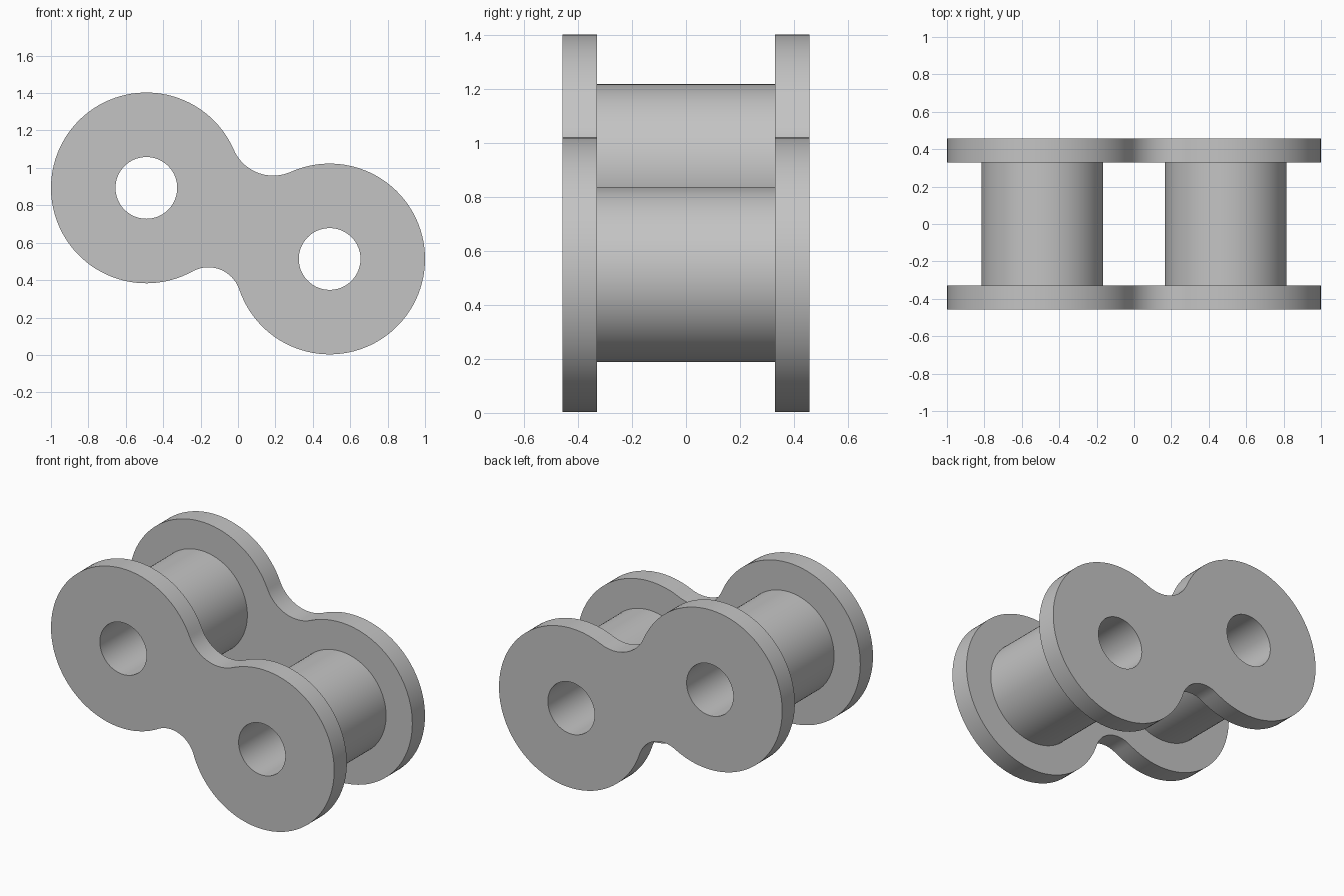
import bpy, bmesh, math
from mathutils import Vector

cube = bpy.data.objects.get("Cube")
if cube:
    bpy.data.objects.remove(cube, do_unlink=True)

LEFT, RIGHT = Vector((-0.49, 0.893)), Vector((0.49, 0.513))   # pin centres in x, z
PLATE_R, ROLLER_R, BORE_R = 0.51, 0.325, 0.165
INNER_Y, OUTER_Y = 0.33, 0.458

steel = bpy.data.materials.new("grey steel")
grey = (0.55, 0.55, 0.55, 1)
steel.diffuse_color = grey
steel.use_nodes = True
steel.node_tree.nodes["Principled BSDF"].inputs["Base Color"].default_value = grey


def arc(centre, radius, start, end, turn):
    """Points from the direction of start to that of end; turn is 1 or -1."""
    a, b = (math.atan2(p.y - centre.y, p.x - centre.x) for p in (start, end))
    sweep = turn * ((turn * (b - a)) % math.tau)
    steps = max(8, round(abs(sweep) * 16))
    return [centre + radius * Vector((math.cos(a + sweep * i / steps),
                                      math.sin(a + sweep * i / steps)))
            for i in range(steps)]


def circle(centre, radius, steps=96):
    return [centre + radius * Vector((math.cos(math.tau * i / steps),
                                      math.sin(math.tau * i / steps)))
            for i in range(steps)]


def waist_centre(radius, side):
    """Centre of the concave arc that touches both plate discs."""
    span = RIGHT - LEFT
    normal = Vector((-span.y, span.x)).normalized() * side
    height = math.sqrt((PLATE_R + radius) ** 2 - (span.length / 2) ** 2)
    return (LEFT + RIGHT) / 2 + normal * height


def slab(name, loops, y0, y1):
    """Solid with holes: fill the outlines, then extrude along y."""
    bm = bmesh.new()
    for loop in loops:
        verts = [bm.verts.new((p.x, y0, p.y)) for p in loop]
        for i, v in enumerate(verts):
            bm.edges.new((v, verts[i - 1]))
    bmesh.ops.triangle_fill(bm, edges=bm.edges[:], use_beauty=True)
    grown = bmesh.ops.extrude_face_region(bm, geom=bm.faces[:], use_keep_orig=True)
    moved = [g for g in grown["geom"] if isinstance(g, bmesh.types.BMVert)]
    bmesh.ops.translate(bm, verts=moved, vec=(0, y1 - y0, 0))
    bmesh.ops.recalc_face_normals(bm, faces=bm.faces[:])
    mesh = bpy.data.meshes.new(name)
    bm.to_mesh(mesh)
    bm.free()
    mesh.materials.append(steel)
    obj = bpy.data.objects.new(name, mesh)
    bpy.context.collection.objects.link(obj)
    bpy.ops.object.select_all(action='DESELECT')
    obj.select_set(True)
    bpy.context.view_layer.objects.active = obj
    bpy.ops.object.shade_smooth_by_angle(angle=math.radians(35))


# Figure-eight plate outline with a wider waist arc above than below
upper_r, lower_r = 0.23, 0.175
upper, lower = waist_centre(upper_r, 1), waist_centre(lower_r, -1)
outline = (arc(LEFT, PLATE_R, upper, lower, 1)
           + arc(lower, lower_r, LEFT, RIGHT, -1)
           + arc(RIGHT, PLATE_R, lower, upper, 1)
           + arc(upper, upper_r, RIGHT, LEFT, -1))
bores = [circle(LEFT, BORE_R), circle(RIGHT, BORE_R)]

# Side plates
slab("front_plate", [outline] + bores, -OUTER_Y, -INNER_Y)
slab("back_plate", [outline] + bores, INNER_Y, OUTER_Y)

# Hollow rollers between the plates
for name, centre, bore in (("right_roller", LEFT, bores[0]), ("left_roller", RIGHT, bores[1])):
    slab(name, [circle(centre, ROLLER_R), bore], -INNER_Y, INNER_Y)
